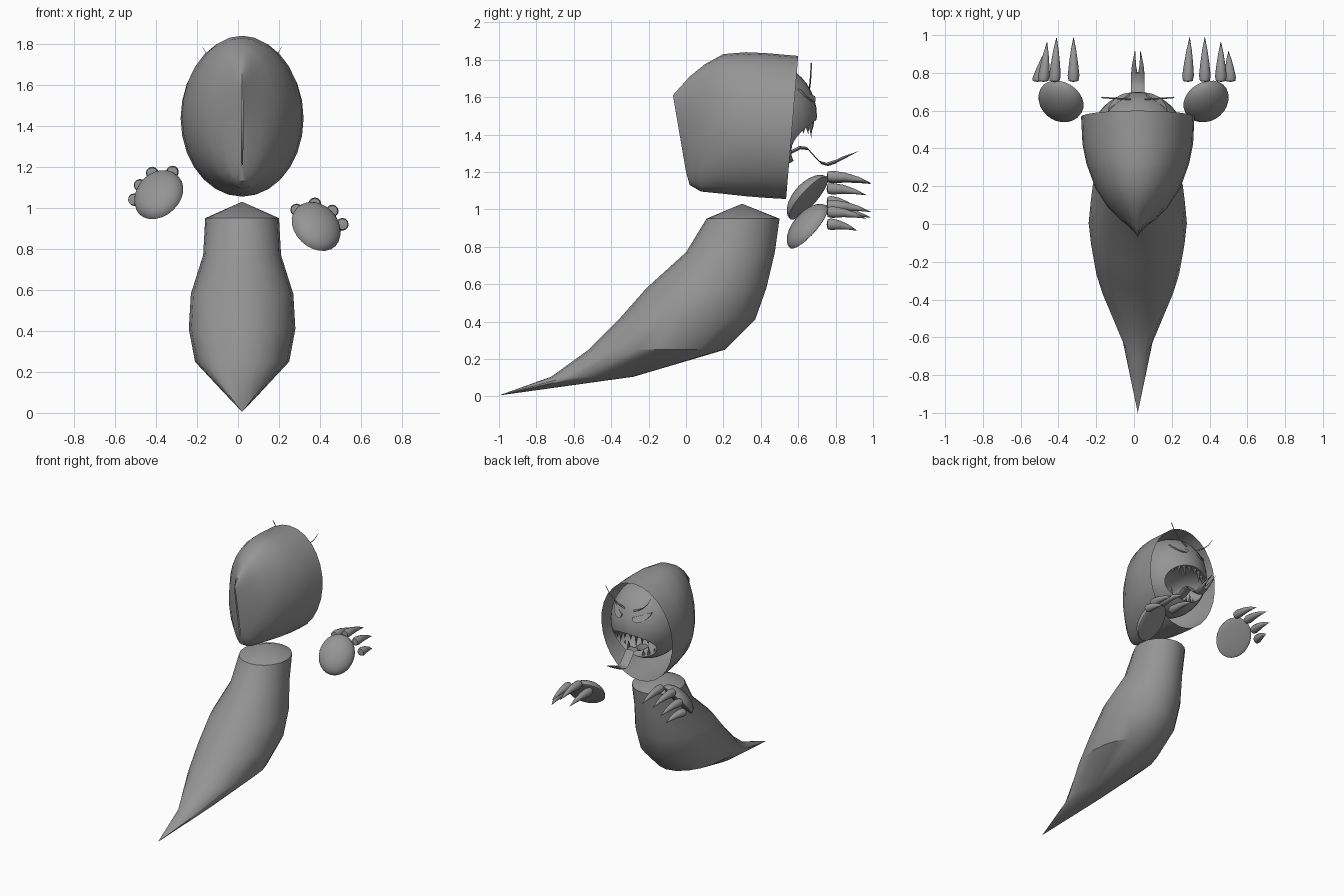
import bpy, bmesh, math
from mathutils import Vector, Matrix

cube = bpy.data.objects.get("Cube")
if cube:
    bpy.data.objects.remove(cube)

CX = 0.02  # centre line of the creature
grey = bpy.data.materials.new("plain_grey")
grey.use_nodes = True
GREY = (0.3, 0.3, 0.3, 1)
grey.diffuse_color = GREY
grey.node_tree.nodes["Principled BSDF"].inputs["Base Color"].default_value = GREY


def finish(name, bm, angle=40):
    bmesh.ops.recalc_face_normals(bm, faces=bm.faces)
    mesh = bpy.data.meshes.new(name)
    bm.to_mesh(mesh)
    bm.free()
    mesh.materials.append(grey)
    obj = bpy.data.objects.new(name, mesh)
    bpy.context.collection.objects.link(obj)
    bpy.ops.object.select_all(action='DESELECT')
    obj.select_set(True)
    bpy.context.view_layer.objects.active = obj
    bpy.ops.object.shade_smooth_by_angle(angle=math.radians(angle))
    return obj


def loft(name, rings, sides=20, start=None, end=None, bm=None, angle=40):
    """Skin elliptical rings (centre, u, v); start and end are optional tip points."""
    own = bm is None
    bm = bm or bmesh.new()
    loops = []
    for c, u, v in rings:
        loops.append([bm.verts.new(Vector(c) + Vector(u) * math.cos(a) + Vector(v) * math.sin(a))
                      for a in (math.tau * i / sides for i in range(sides))])
    for a, b in zip(loops, loops[1:]):
        for i in range(sides):
            j = (i + 1) % sides
            bm.faces.new((a[i], a[j], b[j], b[i]))
    for tip, loop in ((start, loops[0]), (end, loops[-1])):
        if tip is not None:
            t = bm.verts.new(tip)
            for i in range(sides):
                bm.faces.new((loop[i], loop[(i + 1) % sides], t))
    return finish(name, bm, angle) if own else bm


def ellipsoid(name, centre, radii, segs=32):
    bm = bmesh.new()
    bmesh.ops.create_uvsphere(bm, u_segments=segs, v_segments=segs // 2, radius=1)
    bmesh.ops.transform(bm, verts=bm.verts, matrix=Matrix.Translation(centre) @ Matrix.Diagonal((*radii, 1)))
    return finish(name, bm)


# Body: horizontal rings from the neck to the tail (height, back, front, half width)
body = [(0.95, 0.11, 0.50, 0.18), (0.77, 0.00, 0.475, 0.19), (0.58, -0.21, 0.43, 0.25),
        (0.41, -0.36, 0.37, 0.26), (0.25, -0.52, 0.21, 0.23), (0.105, -0.72, -0.28, 0.095)]
loft("body", [((CX, (b + f) / 2, z), (w, 0, 0), (0, (f - b) / 2, 0)) for z, b, f, w in body],
     start=(CX, 0.3, 1.03), end=(CX, -1, 0.005), angle=30)

# Hood: upright rings from the back ridge to the open rim (y top, z top, y bottom, z bottom, half width)
hood = [(-0.07, 1.61, 0.0, 1.2, 0.004), (0.02, 1.71, 0.02, 1.13, 0.09), (0.10, 1.775, 0.08, 1.095, 0.16),
        (0.2, 1.83, 0.18, 1.085, 0.225), (0.32, 1.84, 0.32, 1.07, 0.272), (0.43, 1.835, 0.42, 1.062, 0.293),
        (0.60, 1.82, 0.535, 1.055, 0.30)]
loft("hood", [((CX, (yt + yb) / 2, (zt + zb) / 2), (w, 0, 0), (0, (yt - yb) / 2, (zt - zb) / 2))
              for yt, zt, yb, zb, w in hood], sides=28)

# Face with a wide mouth cut into it
FC, FR = Vector((CX, 0.42, 1.50)), Vector((0.26, 0.28, 0.29))
face = ellipsoid("face", FC, FR, 40)
cutter = ellipsoid("mouth_cutter", (CX, 0.66, 1.365), (0.19, 0.22, 0.115))
cut = face.modifiers.new("mouth", 'BOOLEAN')
cut.operation, cut.object, cut.solver = 'DIFFERENCE', cutter, 'EXACT'
bpy.context.view_layer.objects.active = face
bpy.ops.object.modifier_apply(modifier="mouth")
bpy.data.objects.remove(cutter)
bpy.ops.object.select_all(action='DESELECT')
face.select_set(True)
bpy.context.view_layer.objects.active = face
bpy.ops.object.shade_smooth_by_angle(angle=math.radians(35))


def on_face(x, z, lift=0.0):
    dx, dz = x / FR.x, (z - FC.z) / FR.z
    return Vector((CX + x, FC.y + FR.y * math.sqrt(max(0, 1 - dx * dx - dz * dz)) + lift, z))


# Teeth: pointed cones around both lips
def teeth(name, spots, direction):
    bm = bmesh.new()
    for x, z, length in spots:
        for s in (-1, 1):
            p = on_face(s * x, z, -0.025)
            loft("", [(p, (0.014, 0, 0), (0, 0.014, 0))], 8, start=p - Vector((0, 0, direction * 0.01)),
                 end=p + Vector((0, 0.005, direction * length)), bm=bm)
    finish(name, bm)


teeth("upper_teeth", [(0.025, 1.475, 0.05), (0.065, 1.472, 0.09), (0.105, 1.46, 0.06), (0.14, 1.445, 0.04)], -1)
teeth("lower_teeth", [(0.045, 1.262, 0.05), (0.085, 1.272, 0.08), (0.125, 1.285, 0.05)], 1)

# Eyes: slanted half ovals; brows: thin raised strokes above them
for side, word in ((-1, "right"), (1, "left")):
    bm = bmesh.new()
    outline = []
    for i in range(13):
        a = math.pi + math.pi * i / 12
        u, v = 0.055 * math.cos(a), 0.045 * math.sin(a)
        outline.append((side * (0.1 + u), 1.625 + v + 0.35 * u))
    layers = [[bm.verts.new(on_face(x, z, l)) for x, z in outline] for l in (-0.02, 0.012)]
    n = len(outline)
    bm.faces.new(layers[1])
    for i in range(n):
        j = (i + 1) % n
        bm.faces.new((layers[0][i], layers[0][j], layers[1][j], layers[1][i]))
    finish(word + "_eye", bm, 30)
    path = [(0.04, 1.65), (0.08, 1.665), (0.12, 1.69), (0.16, 1.73), (0.19, 1.78)]
    loft(word + "_brow", [((CX + side * x, 0.66 + 0.01 * i / 4, z), (0, 0.004, 0), (0, 0, 0.008 - 0.0015 * i))
                          for i, (x, z) in enumerate(path)], 6,
         start=(CX + side * 0.035, 0.66, 1.645), end=(CX + side * 0.195, 0.67, 1.785))

# Tongue: flat wavy strip that ends in a fork
path = [(0.46, 1.30), (0.56, 1.305), (0.61, 1.33), (0.65, 1.325), (0.69, 1.28), (0.72, 1.25), (0.755, 1.24), (0.80, 1.255)]
loft("tongue", [((CX, y, z), (0.036, 0, 0), (0, -0.004, 0.009)) for y, z in path], 10,
     start=(CX, 0.45, 1.3), end=(CX, 0.805, 1.257))
for side, word in ((-1, "right"), (1, "left")):
    loft(word + "_tongue_tip", [((CX + side * x, y, z), (w, 0, 0), (0, -0.003, 0.007))
                                for x, y, z, w in ((0.018, 0.79, 1.251, 0.018), (0.02, 0.84, 1.275, 0.011))],
         8, end=(CX + side * 0.014, 0.925, 1.312))


# Hands: cupped half shells with four separate curved claws
def hand(word, side, centre, claws):
    along = Vector((-side * 0.12, 0.64, 0.76)).normalized()
    back = Vector((side * 0.35, -0.76, 0.64))
    back = (back - along * back.dot(along)).normalized()
    across = along.cross(back)
    bm = bmesh.new()
    bmesh.ops.create_uvsphere(bm, u_segments=24, v_segments=16, radius=1)
    for v in bm.verts:
        v.co.z *= 0.075 if v.co.z > 0 else 0.012
        v.co.x *= 0.125
        v.co.y *= 0.15
    frame = Matrix((across, along, back)).transposed().to_4x4()
    bmesh.ops.transform(bm, verts=bm.verts, matrix=Matrix.Translation(centre) @ frame)
    finish(word + "_hand", bm)
    bm = bmesh.new()
    for x, z, length, drift in claws:
        rings = []
        for t, r, drop in ((0, 0.026, 0), (0.12, 0.031, 0), (0.4, 0.024, 0.003), (0.7, 0.014, 0.015)):
            rings.append(((x + drift * t, 0.757 + length * t, z - drop), (r, 0, 0), (0, 0, r)))
        loft("", rings, 12, start=(x, 0.752, z), end=(x + drift, 0.757 + length, z - 0.035), bm=bm)
    finish(word + "_claws", bm)


hand("right", -1, (-0.385, 0.655, 1.06), [(-0.51, 1.04, 0.16, 0.04), (-0.48, 1.11, 0.21, 0.02),
                                          (-0.42, 1.17, 0.235, 0.01), (-0.32, 1.175, 0.235, 0)])
hand("left", 1, (0.38, 0.655, 0.905), [(0.285, 0.99, 0.235, 0.01), (0.375, 1.02, 0.235, 0),
                                       (0.46, 0.985, 0.21, 0), (0.51, 0.92, 0.16, -0.01)])
